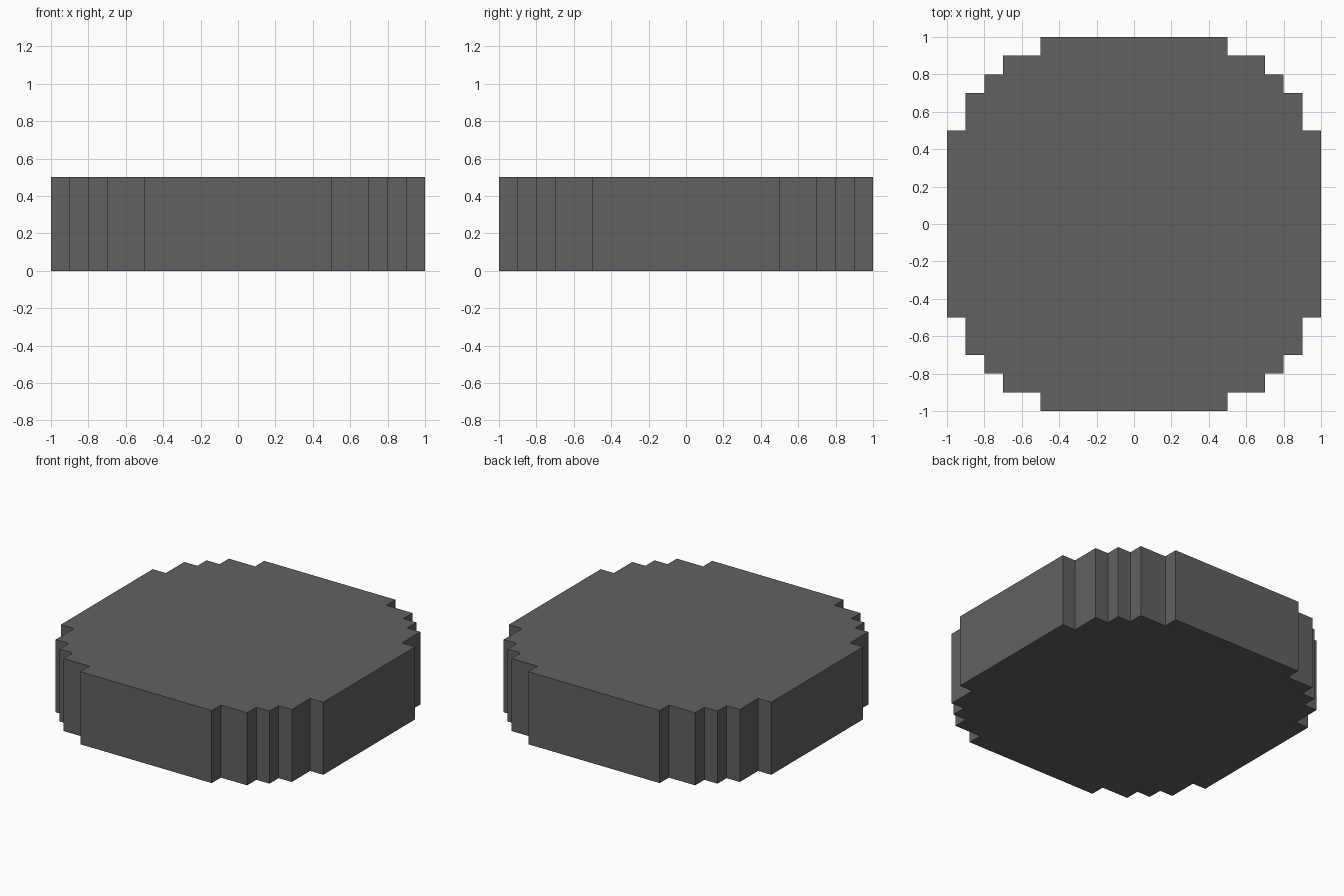
import bpy, bmesh

if "Cube" in bpy.data.objects:
    bpy.data.objects.remove(bpy.data.objects["Cube"])

HEIGHT = 0.5

# One stepped corner of the outline, counter-clockwise
corner = [(1, .5), (.9, .5), (.9, .7), (.8, .7), (.8, .8),
          (.7, .8), (.7, .9), (.5, .9), (.5, 1)]

# Repeat the corner by quarter turns to close the outline
outline = []
for _ in range(4):
    outline += corner
    corner = [(-y, x) for x, y in corner]

# Stepped round slab: base face extruded upwards
bm = bmesh.new()
base = bm.faces.new([bm.verts.new((x, y, 0)) for x, y in outline])
top = bmesh.ops.extrude_face_region(bm, geom=[base], use_keep_orig=True)
bmesh.ops.translate(bm, vec=(0, 0, HEIGHT),
                    verts=[g for g in top["geom"] if isinstance(g, bmesh.types.BMVert)])
bmesh.ops.recalc_face_normals(bm, faces=bm.faces)

mesh = bpy.data.meshes.new("stepped_disc")
bm.to_mesh(mesh)
bm.free()

# Single dark grey colour
grey = bpy.data.materials.new("dark grey")
grey.diffuse_color = (0.12, 0.12, 0.12, 1)
grey.use_nodes = True
grey.node_tree.nodes["Principled BSDF"].inputs["Base Color"].default_value = grey.diffuse_color
mesh.materials.append(grey)

disc = bpy.data.objects.new("stepped_disc", mesh)
bpy.context.collection.objects.link(disc)
